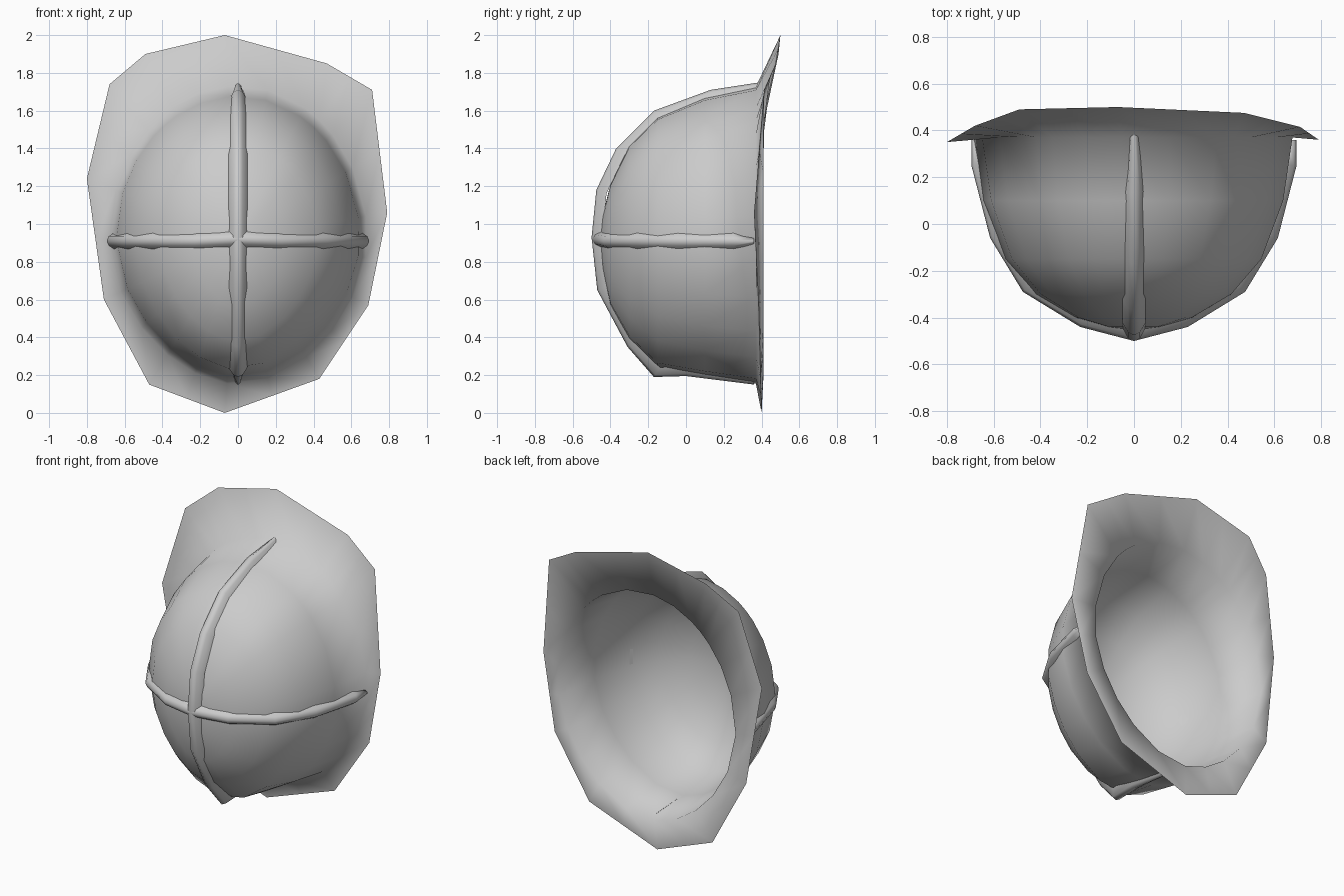
import bpy, bmesh
from math import atan2, cos, sin, hypot
from mathutils import Vector

if "Cube" in bpy.data.objects:
    bpy.data.objects.remove(bpy.data.objects["Cube"])

CZ = 0.92  # height of the dome axis


def finish(name, bm, angle):
    bmesh.ops.recalc_face_normals(bm, faces=bm.faces)
    me = bpy.data.meshes.new(name)
    bm.to_mesh(me)
    bm.free()
    ob = bpy.data.objects.new(name, me)
    bpy.context.collection.objects.link(ob)
    bpy.ops.object.select_all(action='DESELECT')
    ob.select_set(True)
    bpy.context.view_layer.objects.active = ob
    bpy.ops.object.shade_smooth_by_angle(angle=angle)
    return ob


def bridge(bm, a, b):
    n = len(a)
    for i in range(n):
        j = (i + 1) % n
        bm.faces.new((a[i], a[j], b[j], b[i]))


# irregular flange outline (x, y, z), with midpoints added
corners = [Vector(p) for p in (
    (0.79, 0.36, 1.06), (0.71, 0.415, 1.71), (0.47, 0.475, 1.85), (-0.07, 0.50, 2.0),
    (-0.49, 0.49, 1.90), (-0.68, 0.42, 1.74), (-0.80, 0.35, 1.24), (-0.71, 0.385, 0.60),
    (-0.47, 0.395, 0.15), (-0.07, 0.40, 0.0), (0.43, 0.395, 0.18), (0.69, 0.385, 0.57))]
outline = []
for i, p in enumerate(corners):
    q = corners[(i + 1) % len(corners)]
    outline += [p, (p + q) / 2]
angles = [atan2(p.z - CZ, p.x) for p in outline]


def ring(bm, y, a, up, down):
    """Egg-shaped section, rounder above the axis and more pointed below."""
    vs = []
    for t in angles:
        b, e = (up, 2.0) if sin(t) > 0 else (down, 1.8)
        r = (abs(cos(t) / a) ** e + abs(sin(t) / b) ** e) ** (-1 / e)
        vs.append(bm.verts.new((r * cos(t), y, CZ + r * sin(t))))
    return vs


# hollow dome with flange: outer skin, flange edge, inner skin
bm = bmesh.new()
outer = [(-0.44, 0.11, 0.13, 0.17), (-0.40, 0.25, 0.29, 0.36), (-0.30, 0.42, 0.50, 0.54),
         (-0.15, 0.55, 0.65, 0.69), (0.10, 0.645, 0.755, 0.73), (0.37, 0.685, 0.81, 0.77)]
inner = [(0.41, 0.65, 0.76, 0.735), (0.10, 0.605, 0.71, 0.69), (-0.15, 0.51, 0.605, 0.64),
         (-0.28, 0.38, 0.45, 0.49), (-0.37, 0.22, 0.26, 0.31)]
rings = [ring(bm, *r) for r in outer]
rings.append([bm.verts.new(p) for p in outline])
rings += [ring(bm, *r) for r in inner]
for a, b in zip(rings, rings[1:]):
    bridge(bm, a, b)
for rim, y in ((rings[0], -0.455), (rings[-1], -0.41)):
    pole = bm.verts.new((0, y, CZ))
    for i, v in enumerate(rim):
        bm.faces.new((v, rim[(i + 1) % len(rim)], pole))
finish("dome_with_flange", bm, 1.75)


# raised ridges crossing at the front of the dome
def ridge(name, path, side, w):
    bm = bmesh.new()
    centre = Vector((0, 0.3, CZ))
    side = Vector(side)
    secs = []
    for k, p in enumerate(path):
        p = Vector(p)
        base = centre + (p - centre) * 0.93
        mid = centre + (p - centre) * 0.985
        ww = w * (0.5 if k in (0, len(path) - 1) else 1)
        pts = (base - side * ww, mid - side * ww * 0.5, p,
               mid + side * ww * 0.5, base + side * ww)
        secs.append([bm.verts.new(q) for q in pts])
    for a, b in zip(secs, secs[1:]):
        bridge(bm, a, b)
    bm.faces.new(secs[0])
    bm.faces.new(secs[-1])
    finish(name, bm, 1.5)


ridge("vertical_ridge", [(0, y, z) for y, z in (
    (0.39, 1.75), (0.13, 1.71), (-0.17, 1.60), (-0.37, 1.40), (-0.475, 1.18), (-0.50, 0.93),
    (-0.47, 0.65), (-0.31, 0.35), (-0.17, 0.19), (0.0, 0.195), (0.36, 0.15))], (1, 0, 0), 0.05)
half = [(0.695, 0.36), (0.695, 0.25), (0.615, -0.06), (0.475, -0.29), (0.23, -0.44)]
ridge("horizontal_ridge", [(-x, y, 0.91) for x, y in half] + [(0, -0.50, 0.92)]
      + [(x, y, 0.91) for x, y in reversed(half)], (0, 0, 1), 0.05)
